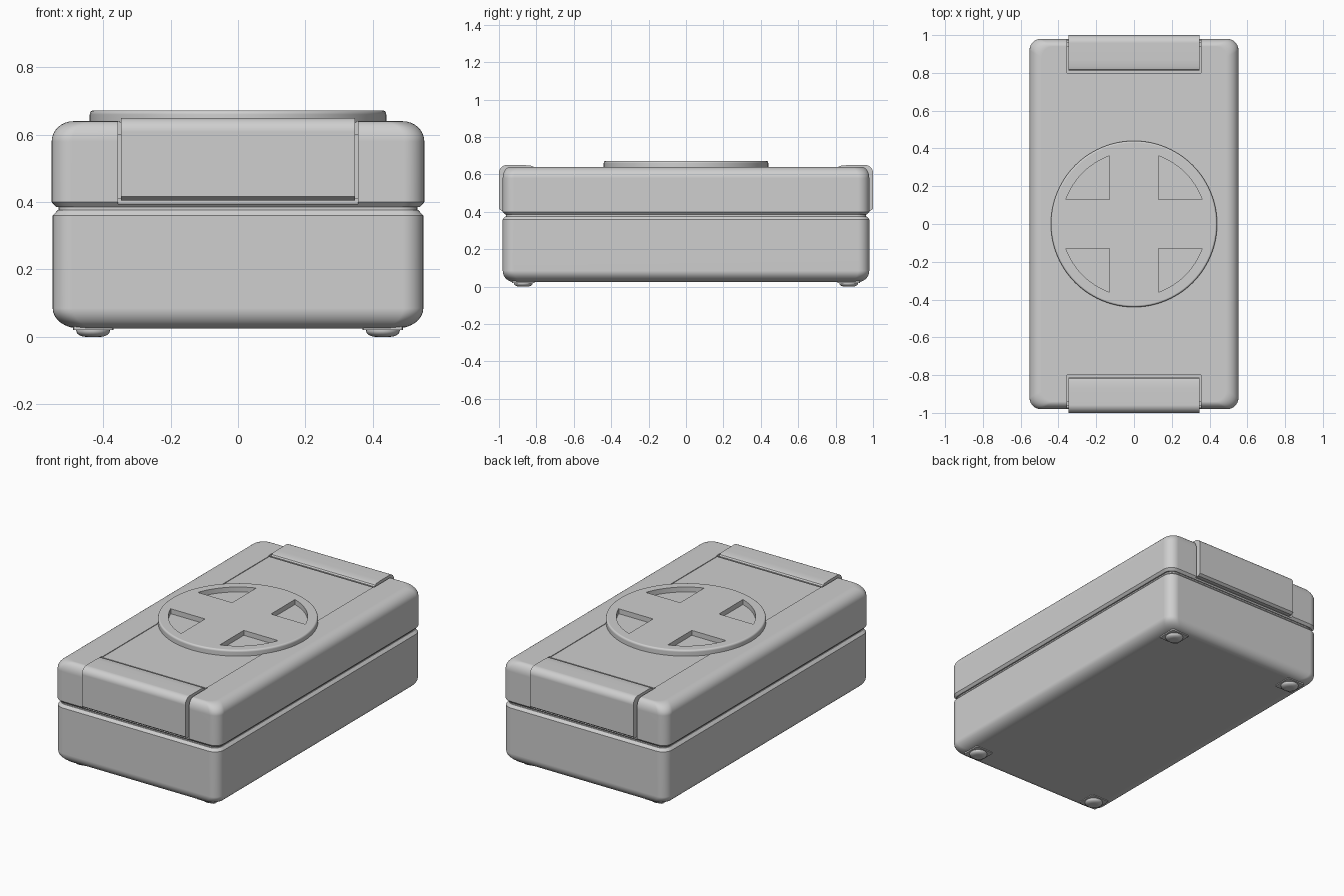
import bpy, bmesh
from math import sin, cos, pi, sqrt, radians, atan2

cube = bpy.data.objects.get("Cube")
if cube:
    bpy.data.objects.remove(cube, do_unlink=True)

grey = bpy.data.materials.new("light grey plastic")
grey.use_nodes = True
colour = (0.62, 0.62, 0.62, 1)
grey.diffuse_color = colour
grey.node_tree.nodes["Principled BSDF"].inputs["Base Color"].default_value = colour


def finish(name, bm):
    """Turn a bmesh into a named object."""
    bmesh.ops.remove_doubles(bm, verts=bm.verts, dist=1e-5)
    bmesh.ops.recalc_face_normals(bm, faces=bm.faces)
    mesh = bpy.data.meshes.new(name)
    bm.to_mesh(mesh)
    bm.free()
    mesh.materials.append(grey)
    ob = bpy.data.objects.new(name, mesh)
    bpy.context.collection.objects.link(ob)
    return ob


def loft(name, layers, seg=8, at=(0, 0)):
    """Stack rounded rectangles (half x, half y, corner radius, z)."""
    bm = bmesh.new()
    rings = []
    for hx, hy, r, z in layers:
        ring = []
        for q, (sx, sy) in enumerate([(1, 1), (-1, 1), (-1, -1), (1, -1)]):
            for i in range(seg + 1):
                a = (q + i / seg) * pi / 2
                ring.append(bm.verts.new((at[0] + sx * (hx - r) + r * cos(a),
                                          at[1] + sy * (hy - r) + r * sin(a), z)))
        rings.append(ring)
    n = len(rings[0])
    for low, high in zip(rings, rings[1:]):
        for i in range(n):
            j = (i + 1) % n
            bm.faces.new((low[i], low[j], high[j], high[i]))
    bm.faces.new(rings[0][::-1])
    bm.faces.new(rings[-1])
    return finish(name, bm)


def prism(name, outlines, to3d, lo, hi):
    """Extrude 2D outlines between two depths."""
    bm = bmesh.new()
    for pts in outlines:
        a = [bm.verts.new(to3d(u, v, lo)) for u, v in pts]
        b = [bm.verts.new(to3d(u, v, hi)) for u, v in pts]
        for i in range(len(pts)):
            j = (i + 1) % len(pts)
            bm.faces.new((a[i], a[j], b[j], b[i]))
        bm.faces.new(a)
        bm.faces.new(b[::-1])
    return finish(name, bm)


def cut(ob, cutter):
    cutter.hide_render = True
    mod = ob.modifiers.new("cut", "BOOLEAN")
    mod.operation = "DIFFERENCE"
    mod.solver = "EXACT"
    mod.object = cutter
    bpy.context.view_layer.objects.active = ob
    bpy.ops.object.modifier_apply(modifier=mod.name)
    bpy.data.objects.remove(cutter, do_unlink=True)


def smooth(ob, angle=28):
    bpy.ops.object.select_all(action="DESELECT")
    ob.select_set(True)
    bpy.context.view_layer.objects.active = ob
    bpy.ops.object.shade_smooth_by_angle(angle=radians(angle))
    mod = ob.modifiers.new("weighted normals", "WEIGHTED_NORMAL")
    mod.keep_sharp = True


def arc(n=8):
    return [(sin(i / n * pi / 2), cos(i / n * pi / 2)) for i in range(n + 1)]


# Lower tray with a rounded underside and chamfered rim
tray = [(0.55 - 0.08 * (1 - s), 0.98 - 0.06 * (1 - s), 0.06, 0.025 + 0.06 * (1 - c))
        for s, c in arc()]
tray += [(0.55, 0.98, 0.06, 0.36), (0.535, 0.965, 0.05, 0.376)]
smooth(loft("lower_tray", tray))

# Recessed seam between tray and lid
smooth(loft("seam", [(0.532, 0.962, 0.05, 0.36), (0.532, 0.962, 0.05, 0.41)]))

# Lid with rounded top
lid_layers = [(0.54, 0.967, 0.05, 0.386), (0.553, 0.98, 0.06, 0.4)]
lid_layers += [(0.553 - 0.065 * (1 - c), 0.98 - 0.04 * (1 - c), 0.06, 0.58 + 0.06 * s)
               for s, c in arc()]
lid = loft("lid", lid_layers)

# Shallow channel along the lid
channel = [[(-0.35, 0.636), (0.35, 0.636), (0.35, 0.7), (-0.35, 0.7)]]
cut(lid, prism("channel_cutter", channel, lambda u, v, d: (u, d, v), -1.1, 1.1))

# Wrap-over clips at both ends, each seated in a notch
notch = [(0.8, 0.6), (0.94, 0.6), (0.94, 0.394), (1.1, 0.394), (1.1, 0.7), (0.8, 0.7)]
clip = [(0.812, 0.595), (0.935, 0.595), (0.935, 0.405), (0.985, 0.405), (1.0, 0.416)]
clip += [(0.958 + 0.042 * c, 0.608 + 0.042 * s) for s, c in arc()]
clip += [(0.87, 0.65), (0.835, 0.648), (0.818, 0.643), (0.812, 0.635)]
for side, label in ((-1, "front"), (1, "back")):
    place = lambda u, v, d, side=side: (d, side * u, v)
    cut(lid, prism("notch_cutter", [notch], place, -0.356, 0.356))
    smooth(prism(label + "_clip", [clip], place, -0.347, 0.347))
smooth(lid)

# Round disc with four quarter pockets leaving a cross
disc = loft("top_disc", [(0.44, 0.44, 0.44, 0.625), (0.44, 0.44, 0.44, 0.66)]
            + [(0.43 + 0.01 * c, 0.43 + 0.01 * c, 0.43 + 0.01 * c, 0.66 + 0.012 * s)
               for s, c in arc(4)[1:]], seg=24)
inner, rim = 0.13, 0.383
start = atan2(inner, sqrt(rim ** 2 - inner ** 2))
quarter = [(inner, inner)]
for i in range(17):
    a = start + (pi / 2 - 2 * start) * i / 16
    quarter.append((rim * cos(a), rim * sin(a)))
pockets = [[(sx * x, sy * y) for x, y in quarter] for sx in (-1, 1) for sy in (-1, 1)]
cut(disc, prism("pocket_cutter", pockets, lambda u, v, d: (u, v, d), 0.642, 0.75))
smooth(disc)

# Corner feet: square pad and domed button
for sx, xname in ((-1, "right"), (1, "left")):
    for sy, yname in ((-1, "front"), (1, "back")):
        spot = (sx * 0.43, sy * 0.87)
        name = yname + "_" + xname
        smooth(loft(name + "_foot_pad", [(0.06, 0.06, 0.01, 0.02), (0.06, 0.06, 0.01, 0.06)],
                    seg=2, at=spot))
        dome = [(0.02 + 0.03 * s, 0.02 + 0.03 * s, 0.02 + 0.03 * s, 0.018 * (1 - c))
                for s, c in arc(5)]
        smooth(loft(name + "_foot", dome + [(0.05, 0.05, 0.05, 0.04)], seg=6, at=spot))
